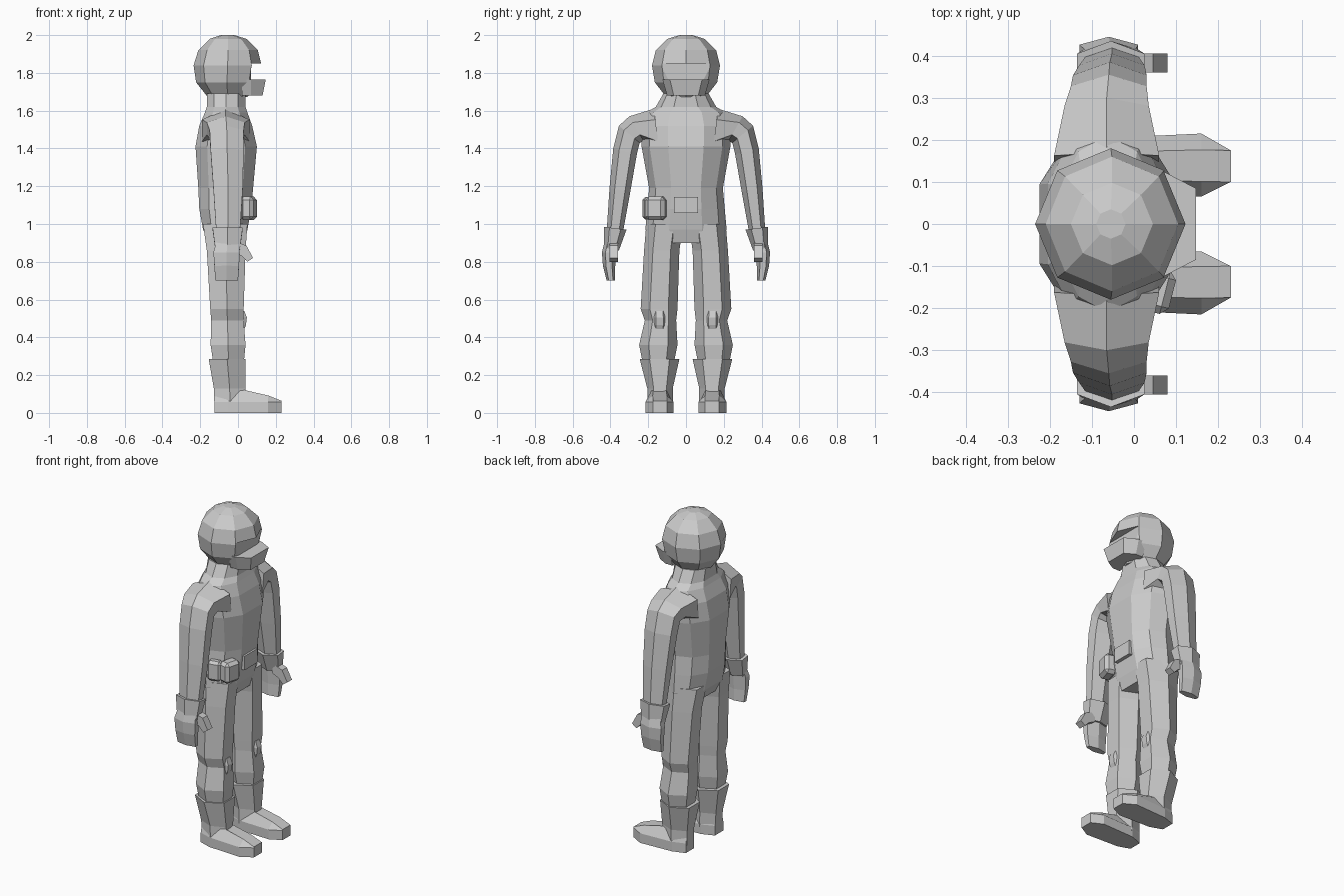
import bpy, math
from mathutils import Vector, Matrix

if "Cube" in bpy.data.objects:
    bpy.data.objects.remove(bpy.data.objects["Cube"])

HEX = [(-1, 0), (-.5, -1), (.5, -1), (1, 0), (.5, 1), (-.5, 1)]
OCT = [(math.cos(i * math.pi / 4), math.sin(i * math.pi / 4)) for i in range(8)]
BODY = [(-1, 0), (-.82, -.62), (-.4, -1), (.4, -1), (.82, -.62),
        (1, 0), (.82, .62), (.4, 1), (-.4, 1), (-.82, .62)]


def skin(name, rings, mirror=False):
    """Joins rings of points with faces and caps both ends."""
    n = len(rings[0])
    verts = [p for r in rings for p in r]
    faces = [(k * n + i, k * n + (i + 1) % n, (k + 1) * n + (i + 1) % n, (k + 1) * n + i)
             for k in range(len(rings) - 1) for i in range(n)]
    faces += [tuple(range(n))[::-1], tuple(range(len(verts) - n, len(verts)))]
    me = bpy.data.meshes.new(name)
    me.from_pydata(verts, [], faces)
    import bmesh
    bm = bmesh.new()
    bm.from_mesh(me)
    bmesh.ops.recalc_face_normals(bm, faces=bm.faces)
    bm.to_mesh(me)
    bm.free()
    ob = bpy.data.objects.new(name, me)
    bpy.context.collection.objects.link(ob)
    if mirror:
        m = ob.modifiers.new("Mirror", 'MIRROR')
        m.use_axis = (False, True, False)
    return ob


def limb(name, profile, spans, mirror=True):
    """Each span: inner y, z, outer y, z, back x, front x."""
    rings = []
    for y0, z0, y1, z1, x0, x1 in spans:
        rings.append([((x0 + x1) / 2 + b * (x1 - x0) / 2,
                       (y0 + y1) / 2 + a * (y1 - y0) / 2,
                       (z0 + z1) / 2 + a * (z1 - z0) / 2) for a, b in profile])
    return skin(name, rings, mirror)


def box(name, loc, size, rot=0, bevel=0, mirror=False):
    x, y, z = (s / 2 for s in size)
    turn = Matrix.Rotation(rot, 3, 'Z')
    rings = [[turn @ Vector((a * x, b * y, c * z)) + Vector(loc)
              for a, b in ((-1, -1), (1, -1), (1, 1), (-1, 1))] for c in (-1, 1)]
    ob = skin(name, rings, mirror)
    if bevel:
        m = ob.modifiers.new("Bevel", 'BEVEL')
        m.width, m.segments = bevel, 1
    return ob


# Torso with collar: z, half width, back, front
torso = [(.90, .19, -.15, .03), (.97, .215, -.185, .05), (1.08, .205, -.205, .07),
         (1.19, .195, -.21, .08), (1.41, .235, -.225, .10), (1.52, .24, -.205, .075),
         (1.59, .21, -.175, .05), (1.62, .16, -.165, .04), (1.69, .12, -.165, .04)]
limb("torso", BODY, [(-w, z, w, z, b, f) for z, w, b, f in torso], False)

# Arms, curving over the shoulder down to the wrist
limb("arm", HEX, [
    (.14, 1.38, .17, 1.61, -.19, .06), (.225, 1.44, .30, 1.57, -.165, .035),
    (.245, 1.43, .355, 1.52, -.15, .03), (.26, 1.37, .385, 1.40, -.145, .03),
    (.295, 1.17, .405, 1.19, -.13, .025), (.335, .95, .42, .96, -.115, .01)])

# Flared glove cuffs, hands and thumbs
limb("glove_cuff", HEX, [(.315, .97, .435, .985, -.135, .025), (.355, .86, .435, .87, -.12, .01)])
limb("hand", HEX, [(.36, .92, .425, .93, -.11, 0), (.37, .85, .445, .85, -.13, .01),
                   (.375, .77, .44, .78, -.125, .005), (.375, .70, .42, .70, -.12, 0)])
thumb = [(-.02, .91), (.045, .885), (.08, .82), (.05, .80), (.02, .83), (-.02, .85)]
skin("thumb", [[(x, y, z) for x, z in thumb] for y in (.36, .405)], True)

# Legs with knee and calf bulges: inner y, outer y, z, back, front
leg = [(.015, .21, 1.0, -.185, .05), (.035, .222, .86, -.165, .04), (.045, .24, .55, -.147, .03),
       (.052, .218, .49, -.142, .03), (.045, .248, .36, -.145, .04), (.065, .228, .26, -.13, .03)]
limb("leg", HEX, [(a, z, b, z, p, q) for a, b, z, p, q in leg])
boot = [(.035, .245, .285, -.155, .04), (.07, .205, .13, -.128, .04), (.07, .205, .04, -.125, .04)]
limb("boot_shaft", HEX, [(a, z, b, z, p, q) for a, b, z, p, q in boot])

# Boot feet: sole outline, side wall, then a sloping narrower top
sole = [(-.125, .10), (-.05, .072), (.16, .065), (.23, .10),
        (.23, .175), (.16, .215), (-.05, .205), (-.125, .18)]
top = [(x, .1375 + (y - .1375) * (.5 if abs(x) < .2 else 1),
        .14 - .4 * max(0, x - .04)) for x, y in sole]
skin("boot_foot", [[(x, y, 0) for x, y in sole], [(x, y, .058) for x, y in sole], top], True)

# Knee pads
limb("knee_pad", HEX, [(.105, .435, .175, .435, -.02, .03), (.10, .465, .18, .465, -.02, .042),
                       (.10, .505, .18, .505, -.02, .047), (.105, .54, .175, .54, -.02, .033)])

# Belt buckle and pouches
box("buckle", (.07, 0, 1.10), (.035, .125, .085))
box("front_pouch", (.055, -.158, 1.083), (.075, .105, .125), -.25, .018)
box("side_pouch", (-.015, -.198, 1.083), (.085, .055, .12), .2, .015)

# Helmet shell: z, half width, back, front
shell = [(1.672, .105, -.16, .05), (1.75, .165, -.222, .105), (1.84, .18, -.235, .125),
         (1.92, .16, -.21, .105), (1.98, .098, -.15, .045), (2.0, .035, -.09, -.02)]
helmet = limb("helmet", OCT, [(-w, z, w, z, b, f) for z, w, b, f in shell], False)

# Face opening cut out of the shell
cutter = box("face_cutter", (.17, 0, 1.80), (.2, .25, .10))
cutter.hide_render = True
cutter.hide_viewport = True
cut = helmet.modifiers.new("Opening", 'BOOLEAN')
cut.operation, cut.object, cut.solver = 'DIFFERENCE', cutter, 'EXACT'

# Chin guard wedge: z, half width at back, half width at front, front x
chin = [(1.68, .10, .065, .13), (1.765, .125, .085, .147)]
skin("chin_guard", [[(.02, -w, z), (.07, -w, z), (f, -v, z), (f, v, z), (.07, w, z), (.02, w, z)]
                    for z, w, v, f in chin])
